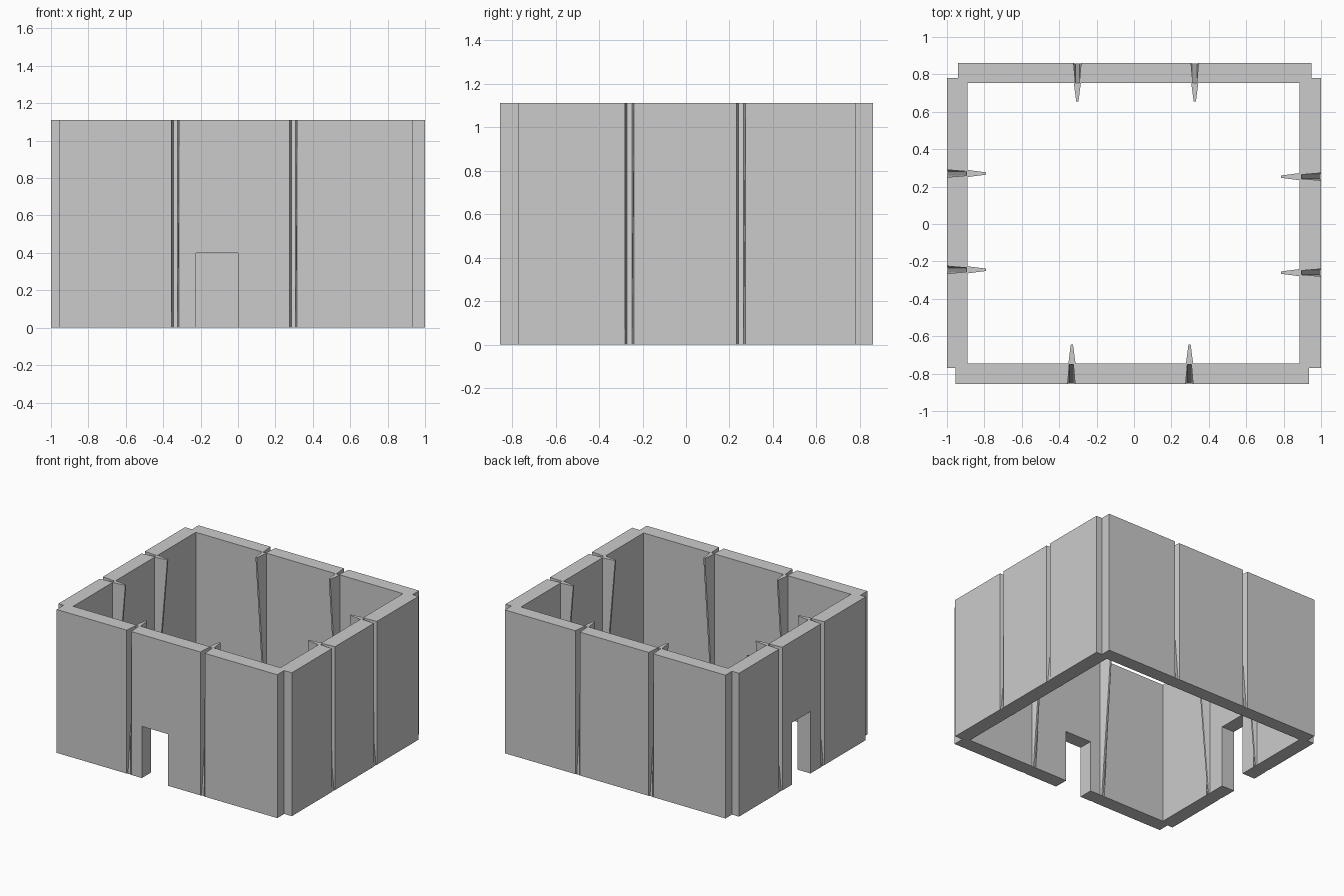
import bpy, bmesh
from mathutils import Vector

if "Cube" in bpy.data.objects:
    bpy.data.objects.remove(bpy.data.objects["Cube"])

HEIGHT = 1.11

# Outer outline, counter-clockwise with stepped corners: (point, crease centres on the run to the next point)
OUTER = [((-.955, -.855), [-.335, .296]), ((.935, -.855), []), ((.935, -.77), []),
         ((1, -.77), [-.26, .253]), ((1, .78), []), ((.95, .78), []),
         ((.95, .86), [.325, -.303]), ((-.94, .86), []), ((-.94, .78), []),
         ((-1, .78), [.27, -.245]), ((-1, -.77), []), ((-.955, -.77), [])]
INNER = [((-.89, -.745), [-.332, .297]), ((.885, -.745), [-.26, .253]),
         ((.885, .755), [.325, -.303]), ((-.89, .755), [.27, -.245])]


def outline(path, depth, base, tip):
    """Closed outline with a tapered crease pushed inward at every listed centre."""
    pts = []
    for i, (a, centres) in enumerate(path):
        a, b = Vector(a), Vector(path[(i + 1) % len(path)][0])
        t = (b - a).normalized()
        n = Vector((-t.y, t.x))
        pts.append(a)
        for c in centres:
            p = Vector((c, a.y)) if abs(t.x) > .5 else Vector((a.x, c))
            pts += [p - t * base, p - t * tip + n * depth,
                    p + t * tip + n * depth, p + t * base]
    return pts


def loop(bm, pts, z):
    vs = [bm.verts.new((p.x, p.y, z)) for p in pts]
    return vs, [bm.edges.new((vs[i - 1], vs[i])) for i in range(len(vs))]


# Wall ring: creases are deep at the top and fade out at the floor
bm = bmesh.new()
caps = {"low": [], "high": []}
for path, depth, base, tip in ((OUTER, .105, .02, .011), (INNER, .1, .019, .006)):
    low, low_edges = loop(bm, outline(path, .003, base, tip), 0)
    high, high_edges = loop(bm, outline(path, depth, base, tip), HEIGHT)
    for i in range(len(low)):
        bm.faces.new((low[i - 1], low[i], high[i], high[i - 1]))
    caps["low"] += low_edges
    caps["high"] += high_edges
for edges in caps.values():
    bmesh.ops.triangle_fill(bm, edges=edges, use_beauty=True, normal=(0, 0, 1))
bmesh.ops.recalc_face_normals(bm, faces=bm.faces)
mesh = bpy.data.meshes.new("walls")
bm.to_mesh(mesh)
bm.free()
walls = bpy.data.objects.new("walls", mesh)
bpy.context.collection.objects.link(walls)


# Doorways in the front and left walls
def cut_doorway(name, lo, hi):
    lo, hi = Vector(lo), Vector(hi)
    bpy.ops.mesh.primitive_cube_add(size=1, location=(lo + hi) / 2)
    cutter = bpy.context.object
    cutter.name = name
    cutter.scale = hi - lo
    cutter.hide_render = True
    bpy.context.view_layer.update()
    mod = walls.modifiers.new(name, 'BOOLEAN')
    mod.operation, mod.solver, mod.object = 'DIFFERENCE', 'EXACT', cutter
    bpy.context.view_layer.objects.active = walls
    bpy.ops.object.modifier_apply(modifier=name)
    bpy.data.objects.remove(cutter)


cut_doorway("front_doorway", (-.225, -1, -.2), (0, -.7, .4))
cut_doorway("left_doorway", (-1.1, -.095, -.2), (-.8, .13, .48))
